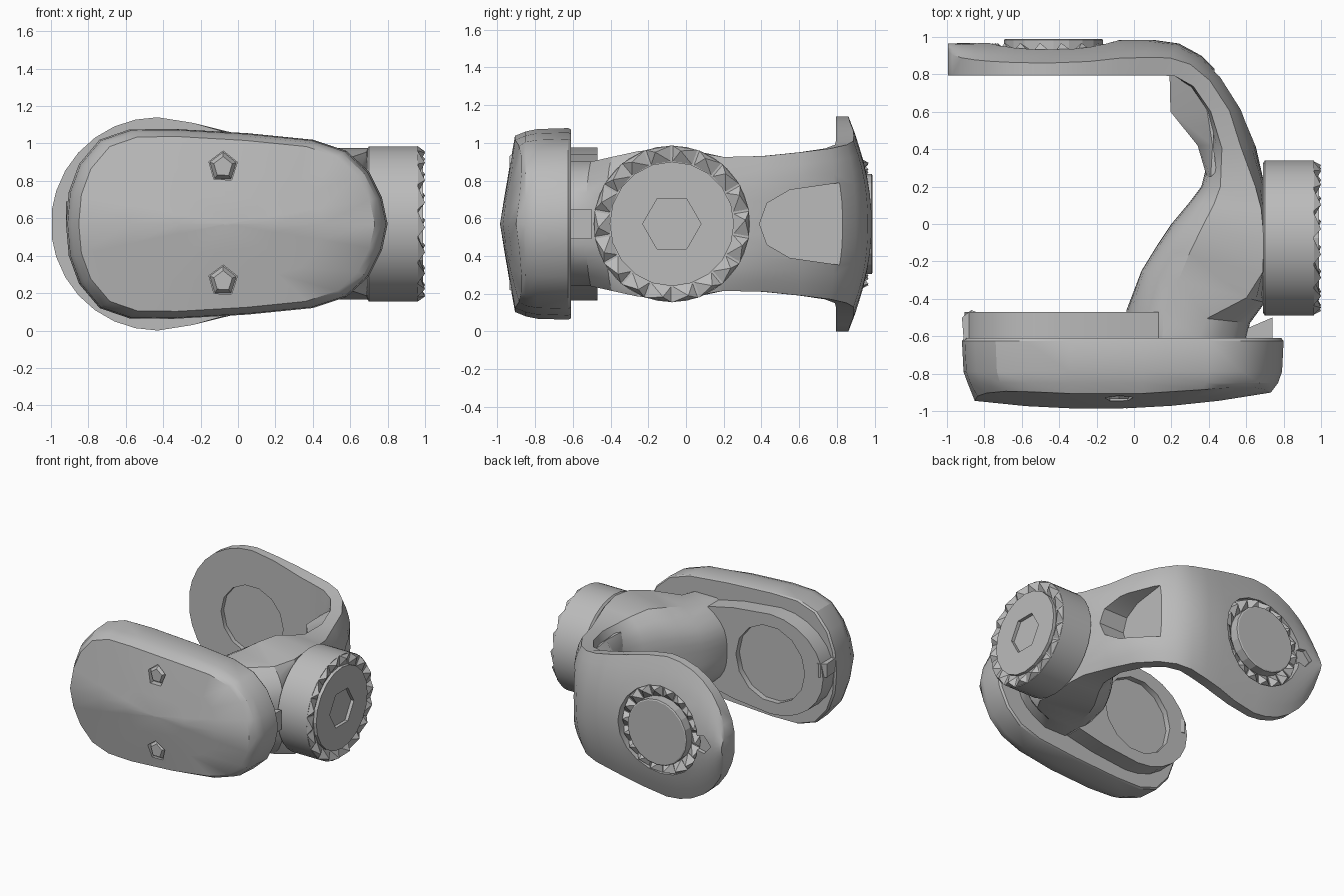
import bpy, bmesh, math
from mathutils import Vector

cube = bpy.data.objects.get("Cube")
if cube:
    bpy.data.objects.remove(cube, do_unlink=True)

MID = 0.57          # height of the plane of symmetry
DISC_X = -0.43      # centre of the two facing discs
HUB_Y = -0.075

grey = bpy.data.materials.new("plain grey")
grey.use_nodes = True
grey.diffuse_color = (0.5, 0.5, 0.5, 1)
grey.node_tree.nodes["Principled BSDF"].inputs["Base Color"].default_value = (0.5, 0.5, 0.5, 1)


def finish(name, bm):
    bmesh.ops.recalc_face_normals(bm, faces=bm.faces)
    mesh = bpy.data.meshes.new(name)
    bm.to_mesh(mesh)
    bm.free()
    mesh.materials.append(grey)
    ob = bpy.data.objects.new(name, mesh)
    bpy.context.collection.objects.link(ob)
    return ob


def loft(name, rings):
    """Skin closed rings of equal length and cap both ends."""
    bm = bmesh.new()
    rows = [[bm.verts.new(p) for p in ring] for ring in rings]
    n = len(rows[0])
    for a, b in zip(rows, rows[1:]):
        for i in range(n):
            j = (i + 1) % n
            bm.faces.new((a[i], a[j], b[j], b[i]))
    bm.faces.new(rows[0])
    bm.faces.new(rows[-1])
    return finish(name, bm)


def polar(axis, along, r, ang):
    """Point on a circle around the hub (X) or around the discs (Y)."""
    u, v = r * math.cos(ang), MID + r * math.sin(ang)
    return (along, HUB_Y + u, v) if axis == "X" else (DISC_X + u, along, v)


def turned(name, axis, profile, sides):
    """Turned part from (position along axis, radius) pairs."""
    return loft(name, [[polar(axis, a, r, math.tau * i / sides) for i in range(sides)]
                       for a, r in profile])


def prism(name, points, z0, z1):
    return loft(name, [[(x, y, z) for x, y in points] for z in (z0, z1)])


def activate(ob):
    bpy.ops.object.select_all(action="DESELECT")
    bpy.context.view_layer.objects.active = ob
    ob.select_set(True)


def cut(ob, cutter):
    cutter.hide_render = True
    mod = ob.modifiers.new("cut", "BOOLEAN")
    mod.operation, mod.object, mod.solver = "DIFFERENCE", cutter, "EXACT"
    activate(ob)
    bpy.ops.object.modifier_apply(modifier=mod.name)
    bpy.data.objects.remove(cutter, do_unlink=True)


def smooth(ob, angle=32):
    activate(ob)
    bpy.ops.object.shade_smooth_by_angle(angle=math.radians(angle))


def teeth(name, axis, base, tip, r0, r1, count):
    """Ring of small pointed teeth."""
    bm = bmesh.new()
    step = math.tau / count
    for i in range(count):
        a = i * step
        corners = [bm.verts.new(polar(axis, base, r, a + d * step))
                   for r, d in ((r0, -.48), (r1, -.48), (r1, .48), (r0, .48))]
        peak = bm.verts.new(polar(axis, tip, r0 * .3 + r1 * .7, a + .15 * step))
        bm.faces.new(corners)
        for k in range(4):
            bm.faces.new((corners[k], corners[(k + 1) % 4], peak))
    return finish(name, bm)


# Curved arm running into the rear plate:
# inner xy, outer xy, half height, inner rounding, outer rounding, power
sections = [
    ((-.04, -.62), (.60, -.62), .33, .3, .4, 3),
    ((-.04, -.46), (.62, -.53), .33, .3, .35, 3),
    ((.04, -.25), (.70, -.42), .355, .3, .15, 4),
    ((.12, -.12), (.70, -.26), .385, .3, .02, 4),
    ((.20, 0), (.70, -.08), .405, .32, .01, 4),
    ((.30, .12), (.70, .08), .375, .32, .05, 4),
    ((.36, .20), (.70, .20), .355, .3, .15, 4),
    ((.41, .40), (.65, .42), .36, .25, .33, 3),
    ((.38, .60), (.58, .61), .38, .15, .35, 3),
    ((.30, .73), (.47, .79), .40, .1, .38, 3),
    ((.22, .79), (.36, .90), .42, 0, .42, 2.5),
    ((.13, .795), (.24, .965), .44, 0, .45, 2.2),
    ((.0, .795), (.10, .985), .47, 0, .5, 2),
    ((-.1, .795), (-.06, .985), .50, 0, .52, 2),
    ((-.24, .795), (-.24, .98), .54, 0, .6, 2),
]
for deg in (0, 12, 24, 36, 48, 60, 72, 82):
    a = math.radians(deg)
    x, h = DISC_X - .57 * math.sin(a), .57 * math.cos(a)
    sections.append(((x, .795), (x, .98 - .015 * math.sin(a)), h, 0, .64 * math.cos(a) ** .5, 2))
rings = []
for inner, outer, h, ri, ro, power in sections:
    p, q = Vector(inner), Vector(outer)
    ring = []
    for side in (1, -1):
        for i in range(13):
            t = side * (i / 6 - 1)
            u = 1 - ro * abs(t) ** power if side == 1 else ri * abs(t) ** power
            xy = p.lerp(q, u)
            ring.append((xy.x, xy.y, MID + t * h))
    rings.append(ring)
arm = loft("curved_arm", rings)

# Pocket on the outside of the arm, with a sloping bulge behind it
pocket = [(.39, 0), (.43, .11), (.55, .18), (.83, .22)]
pocket += [(y, -d) for y, d in reversed(pocket[1:])]
cut(arm, loft("pocket_cutter", [[(x, y, MID + d) for y, d in pocket] for x in (.43, 1.1)]))
swell = [(.19, .81), (.195, .60), (.34, .42), (.39, .25)]
wall = [(.27, .81), (.39, .61), (.42, .42), (.41, .25)]
back = [(.44, .28), (.425, .42), (.425, .60), (.33, .77)]
smooth(loft("arm_bulge", [[(x, y, z) for x, y in front + back] for z, front in
                          ((.26, wall), (.36, swell), (.78, swell), (.88, wall))]))

# Rear plate: shallow inner recess, toothed ring groove and locating notch
cut(arm, turned("recess_cutter", "Y", [(.7, .28), (.83, .28)], 14))
cut(arm, turned("groove_cutter", "Y", [(.912, .355), (1.1, .355)], 20))
cut(arm, loft("notch_cutter", [[(x, y, z) for x, z in
    ((-.90, MID), (-.84, .64), (-.74, .62), (-.74, .52), (-.84, .50))] for y in (.935, 1.1)]))
smooth(arm)
turned("rear_disc", "Y", [(.89, .265), (.985, .265), (.99, .255)], 20)
teeth("rear_teeth", "Y", .91, .968, .262, .355, 18)

# Side hub with toothed rim and hexagonal socket
hub = turned("side_hub", "X", [(.69, .40), (.70, .415), (.962, .415)], 32)
smooth(hub)
cap = turned("hub_cap", "X", [(.93, .33), (.988, .33)], 20)
cut(cap, turned("socket_cutter", "X", [(.96, .155), (1.1, .155)], 6))
teeth("hub_teeth", "X", .96, 1.0, .33, .416, 18)

# Front cover: rounded outline, bevelled side and ridged face
half = [(-.92, 0), (-.905, .17), (-.85, .32), (-.74, .45), (-.58, .505), (-.35, .508),
        (.05, .485), (.40, .45), (.58, .39), (.70, .28), (.77, .14), (.80, 0)]
outline = half + [(x, -d) for x, d in reversed(half[1:-1])]


def face_y(x, d):
    return -.988 + .17 * abs(d) + .1 * (x + .2) ** 2


def cover_ring(scale, depth=None):
    ring = []
    for x, d in outline:
        x, d = -.06 + (x + .06) * scale, d * scale
        ring.append((x, face_y(x, d) if depth is None else depth, MID + d))
    return ring


cover = loft("front_cover", [cover_ring(.985, -.61), cover_ring(1, -.625), cover_ring(.99, -.79),
                             cover_ring(.965, -.85), cover_ring(.92), cover_ring(.6),
                             cover_ring(.3), cover_ring(.02)])
# Bolt holes in the cover
for d in (-.305, .305):
    bolt = [(-.08 + .08 * math.cos(a), MID + d + .085 * math.sin(a))
            for a in [math.tau * k / 5 + .3 for k in range(5)]]
    cut(cover, loft("bolt_cutter", [[(x, y, z) for x, z in bolt] for y in (-1.1, -.90)]))
    loft("bolt", [[(-.08 + (x + .08) * s, y, MID + d + (z - MID - d) * s) for x, z in bolt]
                  for y, s in ((-.89, .98), (-.905, .9), (-.935, .65))])
smooth(cover, 28)

# Inner pad on the cover, with its round recess
pad_half = [(DISC_X - .475 * math.sin(a), .405 * math.cos(a))
            for a in [math.radians(90 - 15 * k) for k in range(7)]]
pad_half += [(-.1, .37), (.13, .32)]
pad_outline = pad_half + [(x, -d) for x, d in reversed(pad_half[1:])]
pad = loft("inner_pad", [[(x, y, MID + d) for x, d in pad_outline] for y in (-.64, -.47)])
cut(pad, turned("pad_recess_cutter", "Y", [(-.515, .31), (-.3, .31)], 14))
smooth(pad)

# Locating tab on the pad and rib at the foot of the arm
prism("pad_tab", [(-.91, -.63), (-.92, -.50), (-.87, -.46), (-.82, -.48), (-.82, -.63)],
      MID + .01, MID + .12)
prism("foot_rib", [(.50, -.63), (.50, -.56), (.60, -.56), (.74, -.50), (.74, -.63)],
      MID - .08, MID + .08)
